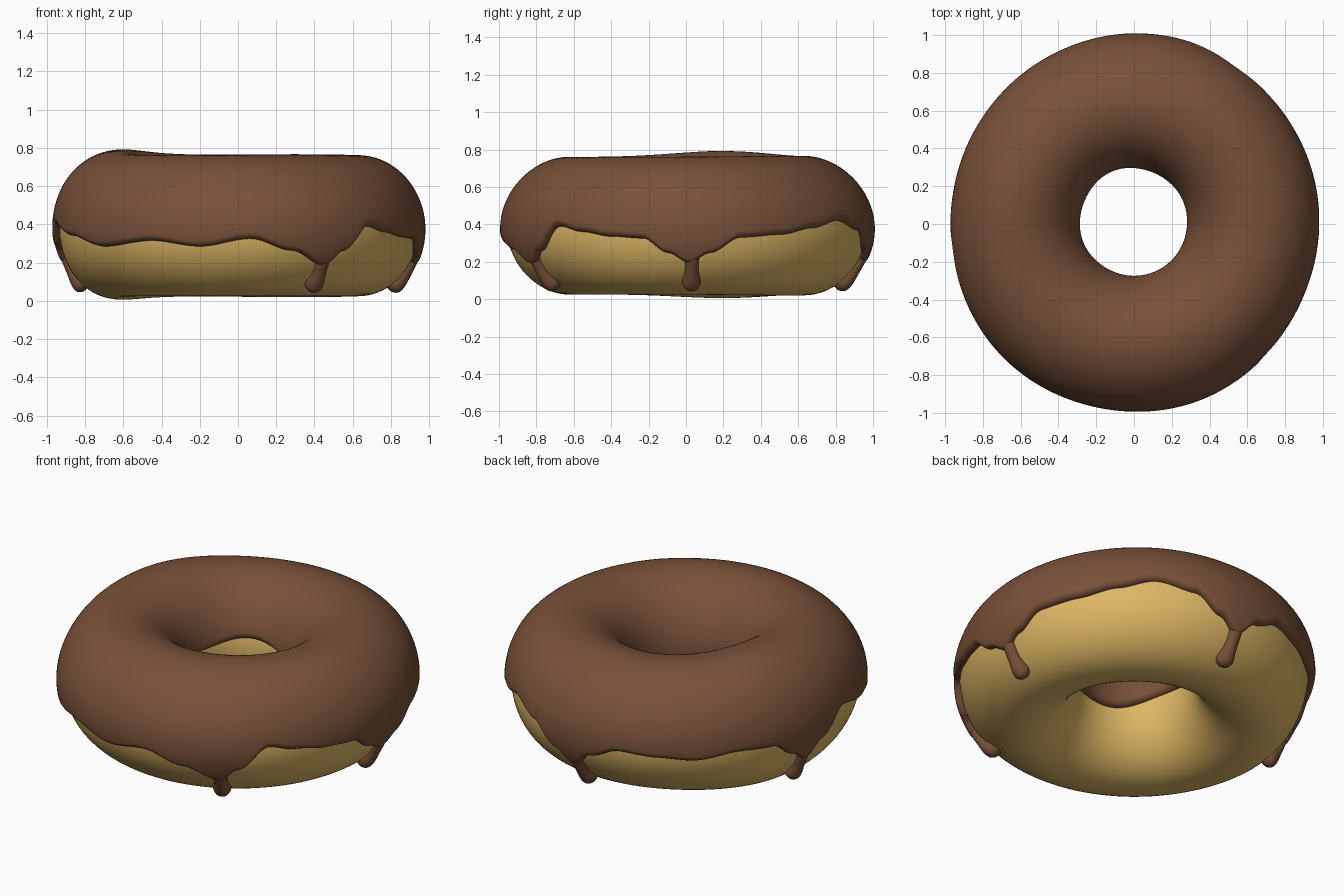
import bpy, bmesh, math
from mathutils import Vector

if "Cube" in bpy.data.objects:
    bpy.data.objects.remove(bpy.data.objects["Cube"])

TAU = 2 * math.pi
RING = 0.63


def material(name, rgb):
    m = bpy.data.materials.new(name)
    m.diffuse_color = (*rgb, 1)
    m.use_nodes = True
    m.node_tree.nodes["Principled BSDF"].inputs["Base Color"].default_value = m.diffuse_color
    return m


def bump(deg, centre, width):
    d = (deg - centre + 180) % 360 - 180
    return math.exp(-(d / width) ** 2)


def half_height(t):
    d = math.degrees(t)
    return 0.352 + 0.025 * bump(d, 162, 32) + 0.006 * bump(d, 60, 40)


def mid_height(t):
    return 0.377 + 0.006 * bump(math.degrees(t), 162, 40)


def surface(t, p, off=0.0):
    """Point on the slightly uneven dough ring, pushed outwards by off."""
    d = math.degrees(t)
    a = 0.312
    if math.cos(p) > 0:
        wobble = 0.01 - 0.012 * math.cos(2 * t) + 0.004 * math.sin(5 * t + 1) - 0.012 * bump(d, 150, 25)
        a += wobble * math.cos(p) ** 2
    r = RING + (a + off) * math.cos(p) + 0.006 * math.sin(t)
    return Vector((r * math.cos(t), r * math.sin(t), mid_height(t) + (half_height(t) + off) * math.sin(p)))


def angle_at(t, z):
    return math.asin(max(-1, min(1, (z - mid_height(t)) / half_height(t))))


def add_grid(bm, rows, wrap_rows):
    vs = [[bm.verts.new(c) for c in row] for row in rows]
    n, m = len(vs), len(vs[0])
    for i in range(n if wrap_rows else n - 1):
        for j in range(m):
            k, l = (i + 1) % n, (j + 1) % m
            bm.faces.new((vs[i][j], vs[k][j], vs[k][l], vs[i][l]))
    return vs


def finish(name, bm, mat):
    bmesh.ops.recalc_face_normals(bm, faces=bm.faces)
    me = bpy.data.meshes.new(name)
    bm.to_mesh(me)
    bm.free()
    me.materials.append(mat)
    me.polygons.foreach_set("use_smooth", [True] * len(me.polygons))
    ob = bpy.data.objects.new(name, me)
    bpy.context.collection.objects.link(ob)
    return ob


# Dough ring
dough_mat = material("golden dough", (0.73, 0.47, 0.13))
icing_mat = material("chocolate icing", (0.19, 0.082, 0.04))
bm = bmesh.new()
add_grid(bm, [[surface(TAU * i / 160, TAU * j / 72) for j in range(72)] for i in range(160)], True)
finish("dough", bm, dough_mat)

# Wavy outer edge of the icing: (direction in degrees, height)
EDGE = [(-173, .40), (-155, .34), (-137, .285), (-118, .315), (-102, .285), (-86, .325), (-73, .265),
        (-61, .19), (-55, .26), (-45, .39), (-36, .36), (-25, .335), (-14, .325), (-6, .25), (1, .20),
        (8, .25), (18, .33), (32, .345), (45, .38), (57, .42), (70, .37), (79, .27), (86, .20), (93, .29),
        (103, .35), (116, .335), (128, .32), (142, .35), (155, .34), (163, .26), (169, .20), (175, .28)]


def edge_height(t):
    d = (math.degrees(t) + 173) % 360 - 173
    pts = EDGE + [(187, .40)]
    for (d0, z0), (d1, z1) in zip(pts, pts[1:]):
        if d0 <= d <= d1:
            u = (d - d0) / (d1 - d0)
            return z0 + (z1 - z0) * u * u * (3 - 2 * u)
    return 0.4


def icing_loop(t):
    """Closed cross-section: rounded lip, outer skin, rounded lip, hidden underside."""
    lo = angle_at(t, edge_height(t))
    hi = math.pi - angle_at(t, 0.39 + 0.05 * math.cos(t - 2.2) + 0.015 * math.sin(4 * t))
    lip, n = 0.10, 44
    loop = []
    for k in range(9):
        q = k / 8 * math.pi / 2
        loop.append(surface(t, lo + lip * (1 - math.cos(q)), -0.005 + 0.043 * math.sin(q)))
    for k in range(1, n):
        u = k / n
        loop.append(surface(t, lo + lip + (hi - lo - 2 * lip) * u, 0.035 + 0.003 * math.cos(TAU * u)))
    for k in range(8, -1, -1):
        q = k / 8 * math.pi / 2
        loop.append(surface(t, hi - lip * (1 - math.cos(q)), -0.005 + 0.043 * math.sin(q)))
    for k in range(1, 20):
        loop.append(surface(t, hi + (lo - hi) * k / 20, -0.006))
    return loop


bm = bmesh.new()
add_grid(bm, [icing_loop(TAU * i / 300) for i in range(300)], True)


# Drips: tapered strands that hug the dough and end in a round bead
def drip(deg, top=0.36, tip=0.068):
    t0 = math.radians(deg)
    p0, p1 = angle_at(t0, top), angle_at(t0, tip)
    rows, n = [], 40
    for i in range(n + 1):
        u = i / n
        p = p0 + (p1 - p0) * u
        w = 0.036 + 0.05 * max(0, 1 - u / 0.5) ** 2 + 0.014 * math.exp(-((u - 0.86) / 0.14) ** 2)
        h = 0.034 + 0.022 * math.exp(-((u - 0.86) / 0.2) ** 2)
        if u > 0.86:
            f = math.sqrt(max(0.0004, 1 - ((u - 0.86) / 0.14) ** 2))
            w, h = w * f, h * f
        h *= min(1, u / 0.15)
        row = []
        for j in range(20):
            q = TAU * j / 20
            r = (surface(t0, p).xy).length
            off = h * math.sin(q) if math.sin(q) > 0 else 0.01 * math.sin(q)
            row.append(surface(t0 + w * math.cos(q) / r, p, off))
        rows.append(row)
    vs = add_grid(bm, rows, False)
    bm.faces.new(vs[0])
    bm.faces.new(vs[-1])


for deg in (-61, 2, 86, 169):
    drip(deg)
finish("icing", bm, icing_mat)
